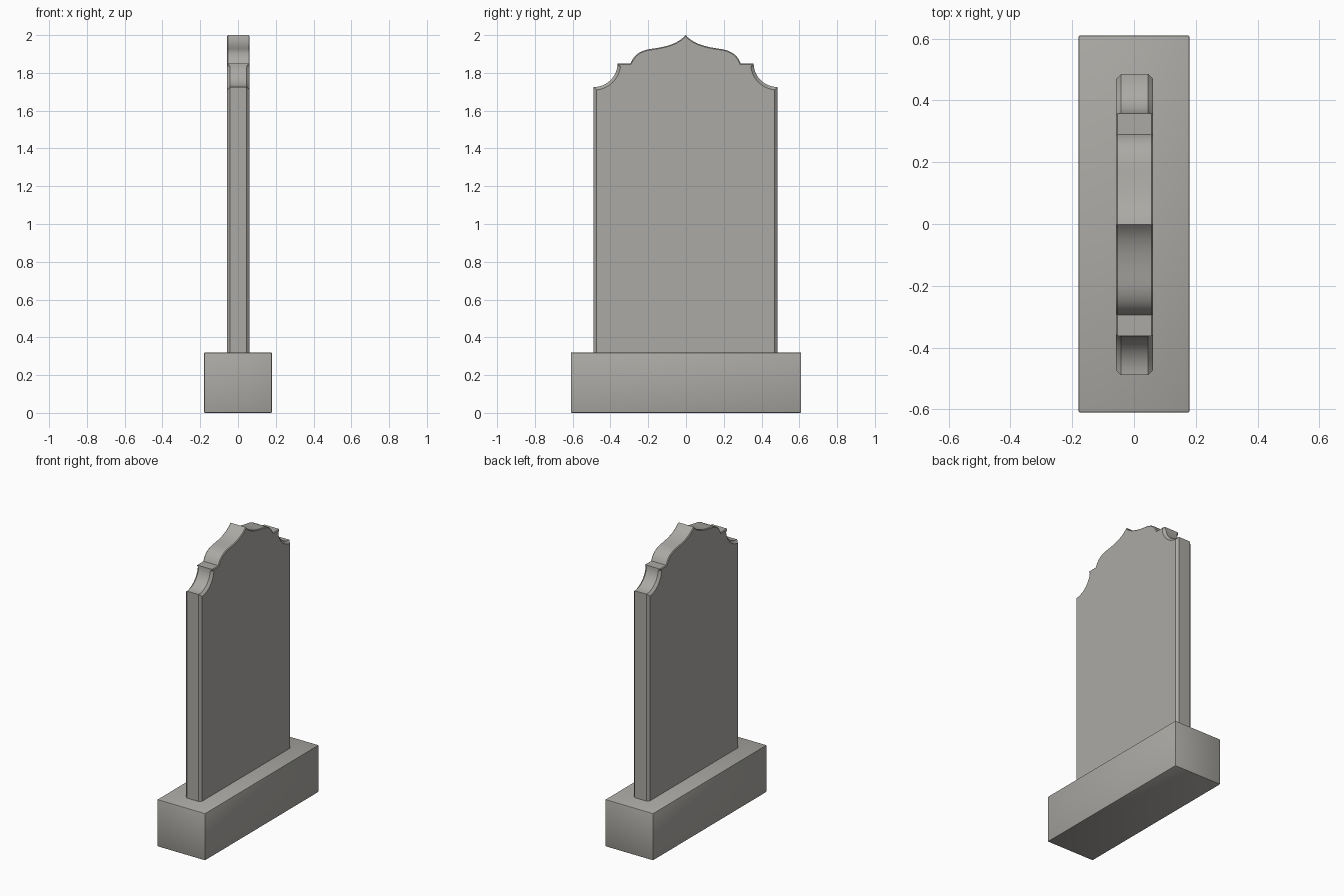
import bpy, bmesh, math
from mathutils import Vector
from mathutils.geometry import interpolate_bezier

if "Cube" in bpy.data.objects:
    bpy.data.objects.remove(bpy.data.objects["Cube"])

stone = bpy.data.materials.new("grey stone")
stone.diffuse_color = (0.41, 0.40, 0.375, 1)
stone.use_nodes = True
stone.node_tree.nodes["Principled BSDF"].inputs["Base Color"].default_value = stone.diffuse_color


def add_object(name, bm):
    bmesh.ops.recalc_face_normals(bm, faces=bm.faces)
    mesh = bpy.data.meshes.new(name)
    bm.to_mesh(mesh)
    bm.free()
    mesh.materials.append(stone)
    obj = bpy.data.objects.new(name, mesh)
    bpy.context.collection.objects.link(obj)
    bpy.ops.object.select_all(action='DESELECT')
    obj.select_set(True)
    bpy.context.view_layer.objects.active = obj
    bpy.ops.object.shade_smooth_by_angle(angle=math.radians(30))
    return obj


# plinth: block with slightly softened edges
bm = bmesh.new()
bmesh.ops.create_cube(bm, size=1)
for v in bm.verts:
    v.co = Vector((v.co.x * 0.36, v.co.y * 1.22, (v.co.z + 0.5) * 0.32))
bmesh.ops.bevel(bm, geom=bm.edges[:], offset=0.006, segments=2, profile=0.5, affect='EDGES')
add_object("plinth", bm)

# headstone outline, right half from bottom to tip: (y, z, chamfer)
WIDE, FINE = 0.016, 0.005
HALF_T, BOTTOM = 0.06, 0.30
half = [(0.487, BOTTOM, WIDE)]
# scooped shoulder
for i in range(13):
    a = math.radians(90 * i / 12)
    c = FINE if i == 12 else WIDE
    half.append((0.487 - 0.127 * math.sin(a), 1.85 - 0.125 * math.cos(a), c))
# ogee crown
crown = [((0.292, 1.85), (0.275, 1.89), (0.25, 1.915), (0.19, 1.926)),
         ((0.19, 1.926), (0.11, 1.937), (0.045, 1.95), (0.0, 2.0))]
for k, pts in enumerate(crown):
    curve = interpolate_bezier(*[Vector((p[0], p[1], 0)) for p in pts], 13)
    half += [(p.x, p.y, FINE) for p in curve[min(k, 1):]]
outline = half + [(-y, z, c) for y, z, c in reversed(half[:-1])]


def inset(i):
    """Point i moved inward by its chamfer width (mitred)."""
    n = len(outline)
    prev, cur, nxt = (Vector(outline[j % n][:2]) for j in (i - 1, i, i + 1))
    d1, d2 = (cur - prev).normalized(), (nxt - cur).normalized()
    n1, n2 = Vector((-d1.y, d1.x)), Vector((-d2.y, d2.x))
    return cur + (n1 + n2) / (1 + n1.dot(n2)) * outline[i][2]


# headstone: chamfered slab made of four rings across its thickness
bm = bmesh.new()
rings = []
for side, is_face in ((-1, True), (-1, False), (1, False), (1, True)):
    ring = []
    for i, (y, z, c) in enumerate(outline):
        p = inset(i) if is_face else Vector((y, z))
        x = side * (HALF_T if is_face else HALF_T - c)
        ring.append(bm.verts.new((x + 0.002, p.x - 0.002, p.y)))
    rings.append(ring)
n = len(outline)
for a, b in zip(rings, rings[1:]):
    for i in range(n):
        j = (i + 1) % n
        bm.faces.new((a[i], a[j], b[j], b[i]))
bm.faces.new(rings[0])
bm.faces.new(rings[-1])
add_object("headstone", bm)
